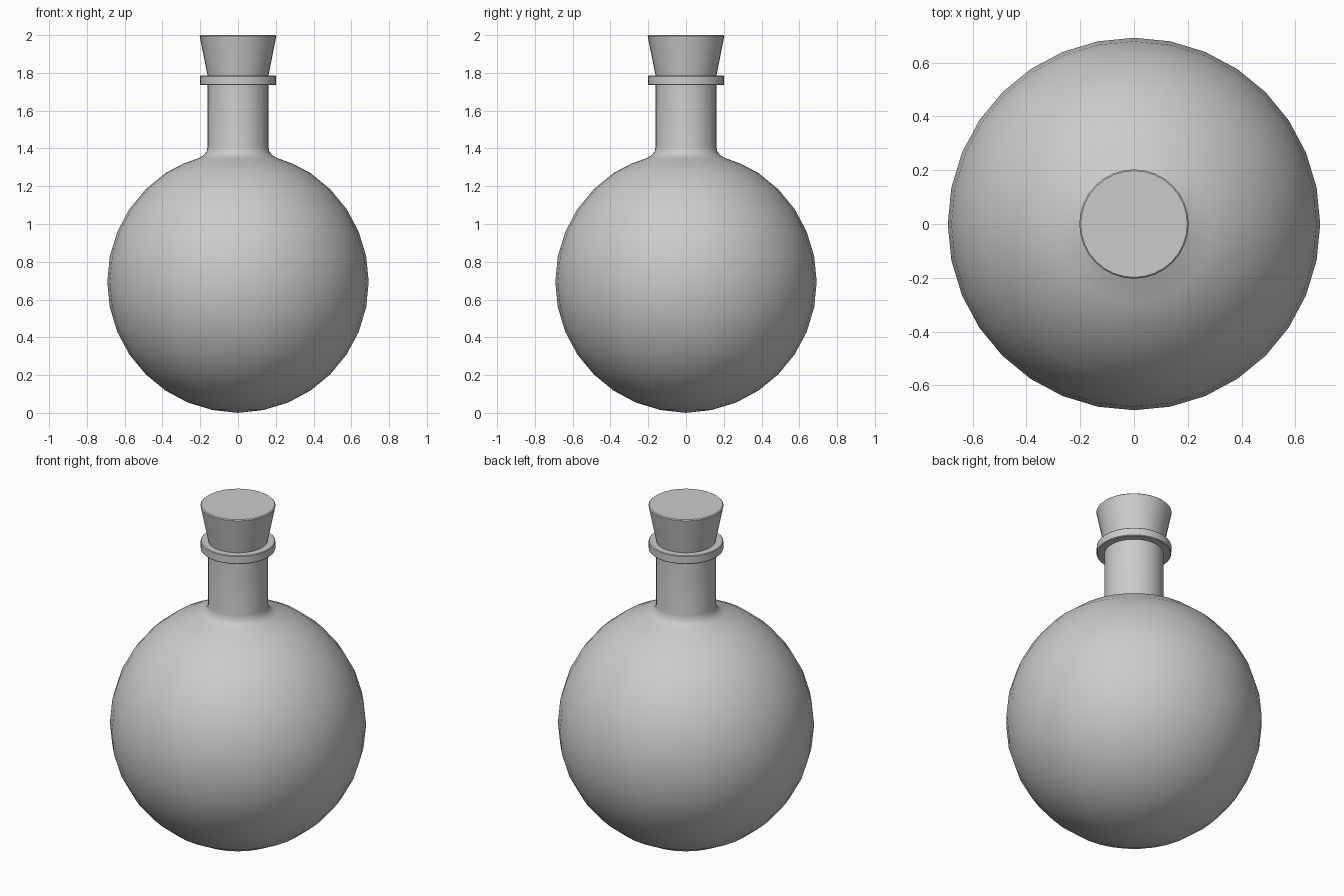
import bpy, bmesh
from math import sin, cos, radians

if "Cube" in bpy.data.objects:
    bpy.data.objects.remove(bpy.data.objects["Cube"])

SEGS = 32


def lathe(name, profile, angle=40):
    """Spin an (r, z) profile around z; points with r = 0 become poles."""
    bm = bmesh.new()
    verts = [bm.verts.new((r, 0, z)) for r, z in profile]
    edges = [bm.edges.new(pair) for pair in zip(verts, verts[1:])]
    bmesh.ops.spin(bm, geom=verts + edges, cent=(0, 0, 0), axis=(0, 0, 1),
                   angle=radians(360), steps=SEGS, use_duplicate=False)
    bmesh.ops.remove_doubles(bm, verts=bm.verts, dist=1e-4)
    bmesh.ops.recalc_face_normals(bm, faces=bm.faces)
    mesh = bpy.data.meshes.new(name)
    bm.to_mesh(mesh)
    bm.free()
    obj = bpy.data.objects.new(name, mesh)
    bpy.context.collection.objects.link(obj)
    bpy.ops.object.select_all(action='DESELECT')
    obj.select_set(True)
    bpy.context.view_layer.objects.active = obj
    bpy.ops.object.shade_smooth_by_angle(angle=radians(angle))
    return obj


# Round flask body flowing into a straight neck
R, CZ = 0.692, 0.694
body = [(0, 0.0)]
body += [(R * sin(radians(a * 11.25)), CZ - R * cos(radians(a * 11.25)))
         for a in range(1, 14)]
body += [(0.29, 1.319), (0.205, 1.35), (0.18, 1.365), (0.166, 1.385),
         (0.161, 1.41), (0.161, 1.76), (0, 1.76)]
lathe("flask_body", body, 50)

# Flat ring around the mouth
lathe("neck_ring", [(0.14, 1.735), (0.198, 1.735), (0.202, 1.739),
                    (0.202, 1.781), (0.198, 1.785), (0.14, 1.785),
                    (0.14, 1.735)])

# Tapered stopper
lathe("stopper", [(0, 1.74), (0.152, 1.74), (0.202, 1.99), (0.203, 1.995),
                  (0.198, 2.0), (0, 2.0)])
